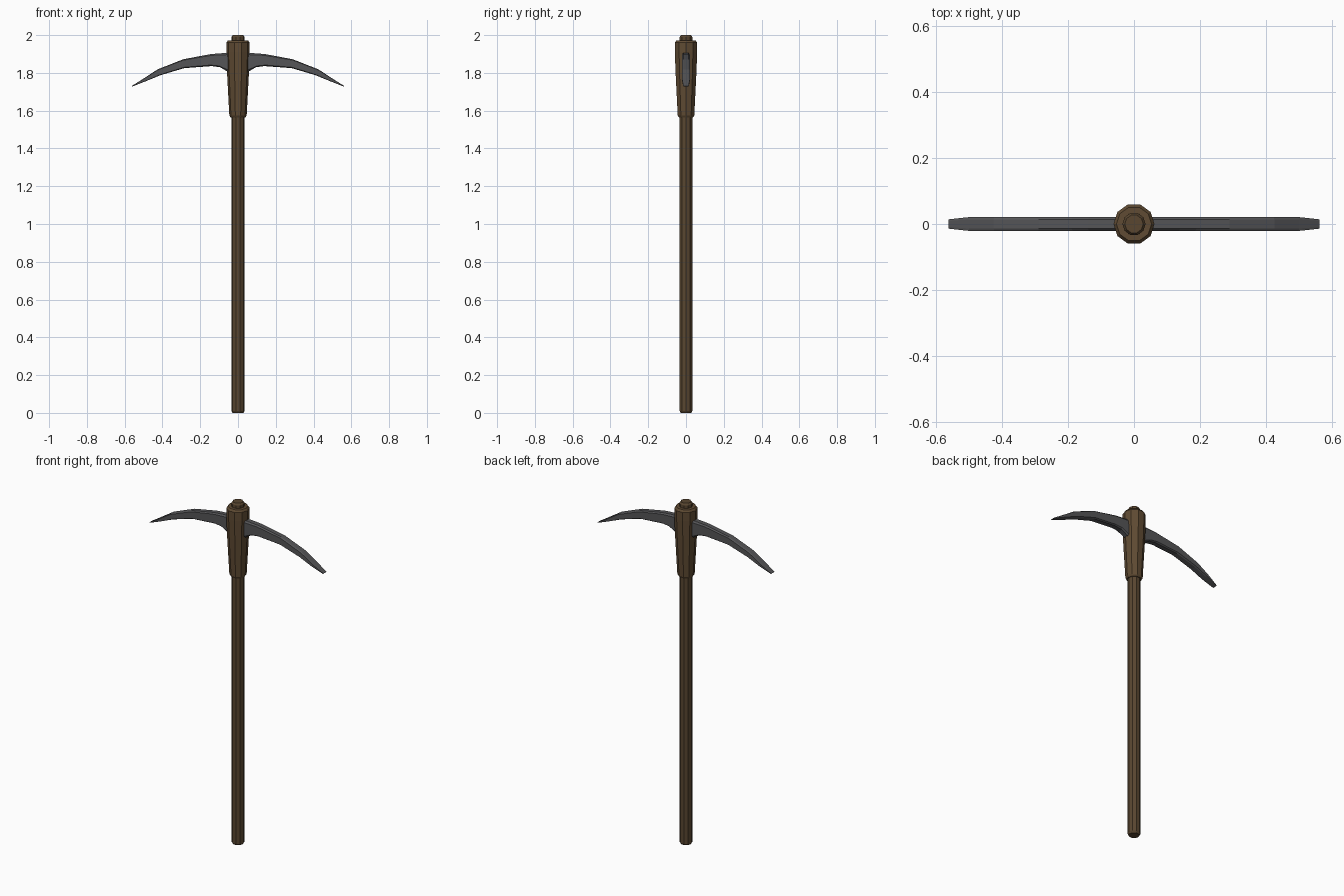
import bpy, bmesh
from math import cos, sin, tau

if "Cube" in bpy.data.objects:
    bpy.data.objects.remove(bpy.data.objects["Cube"])


def material(name, rgb):
    m = bpy.data.materials.new(name)
    m.diffuse_color = (*rgb, 1)
    m.use_nodes = True
    m.node_tree.nodes["Principled BSDF"].inputs["Base Color"].default_value = m.diffuse_color
    return m


def loft(name, rings, mat):
    """Skin a list of equal-length rings and cap both ends."""
    bm = bmesh.new()
    loops = [[bm.verts.new(p) for p in ring] for ring in rings]
    n = len(loops[0])
    for a, b in zip(loops, loops[1:]):
        for i in range(n):
            j = (i + 1) % n
            bm.faces.new((a[i], a[j], b[j], b[i]))
    bm.faces.new(loops[0])
    bm.faces.new(loops[-1])
    bmesh.ops.recalc_face_normals(bm, faces=bm.faces)
    me = bpy.data.meshes.new(name)
    bm.to_mesh(me)
    bm.free()
    ob = bpy.data.objects.new(name, me)
    bpy.context.collection.objects.link(ob)
    me.materials.append(mat)
    return ob


def turned(name, profile, sides, mat):
    """Faceted turned part from (radius, z) pairs."""
    return loft(name, [[(r * cos(tau * i / sides), r * sin(tau * i / sides), z)
                        for i in range(sides)] for r, z in profile], mat)


wood = material("wood", (0.10, 0.062, 0.03))
collar_wood = material("collar_wood", (0.115, 0.07, 0.033))
iron = material("iron", (0.09, 0.09, 0.095))

# Long shaft, poking out above the collar
turned("handle", [(0.029, 0), (0.035, 0.01), (0.035, 1.99), (0.028, 2.0)], 10, wood)

# Tapered collar with chamfered ends
turned("collar", [(0.040, 1.565), (0.046, 1.575), (0.058, 1.80), (0.062, 1.91),
                  (0.062, 1.96), (0.053, 1.972)], 10, collar_wood)


def blade_section(x_top, z_top, x_bot, z_bot, w):
    """Flat bar cross-section with chamfered top and bottom edges."""
    def at(y, t):
        return (x_bot + (x_top - x_bot) * t, y, z_bot + (z_top - z_bot) * t)
    c = w * 0.65
    return [at(-c, 0), at(c, 0), at(w, 0.1), at(w, 0.9),
            at(c, 1), at(-c, 1), at(-w, 0.9), at(-w, 0.1)]


# Curved pick blade, one half mirrored across the handle
sections = [(0, 1.908, 0, 1.80, 0.021), (0.06, 1.906, 0.058, 1.808, 0.021),
            (0.14, 1.900, 0.095, 1.830, 0.021), (0.19, 1.891, 0.14, 1.836, 0.021),
            (0.29, 1.872, 0.285, 1.825, 0.021), (0.425, 1.819, 0.41, 1.788, 0.021),
            (0.51, 1.758, 0.495, 1.752, 0.020), (0.562, 1.731, 0.559, 1.728, 0.014)]
sections[6] = (0.50, 1.770, 0.485, 1.757, 0.021)
blade = loft("pick_blade", [blade_section(*s) for s in sections], iron)

# Open the cap on the centre plane so the halves weld cleanly
bm = bmesh.new()
bm.from_mesh(blade.data)
caps = [f for f in bm.faces if all(abs(v.co.x) < 1e-5 for v in f.verts)]
bmesh.ops.delete(bm, geom=caps, context='FACES_ONLY')
bm.to_mesh(blade.data)
bm.free()
mirror = blade.modifiers.new("mirror", 'MIRROR')
mirror.use_clip = True
